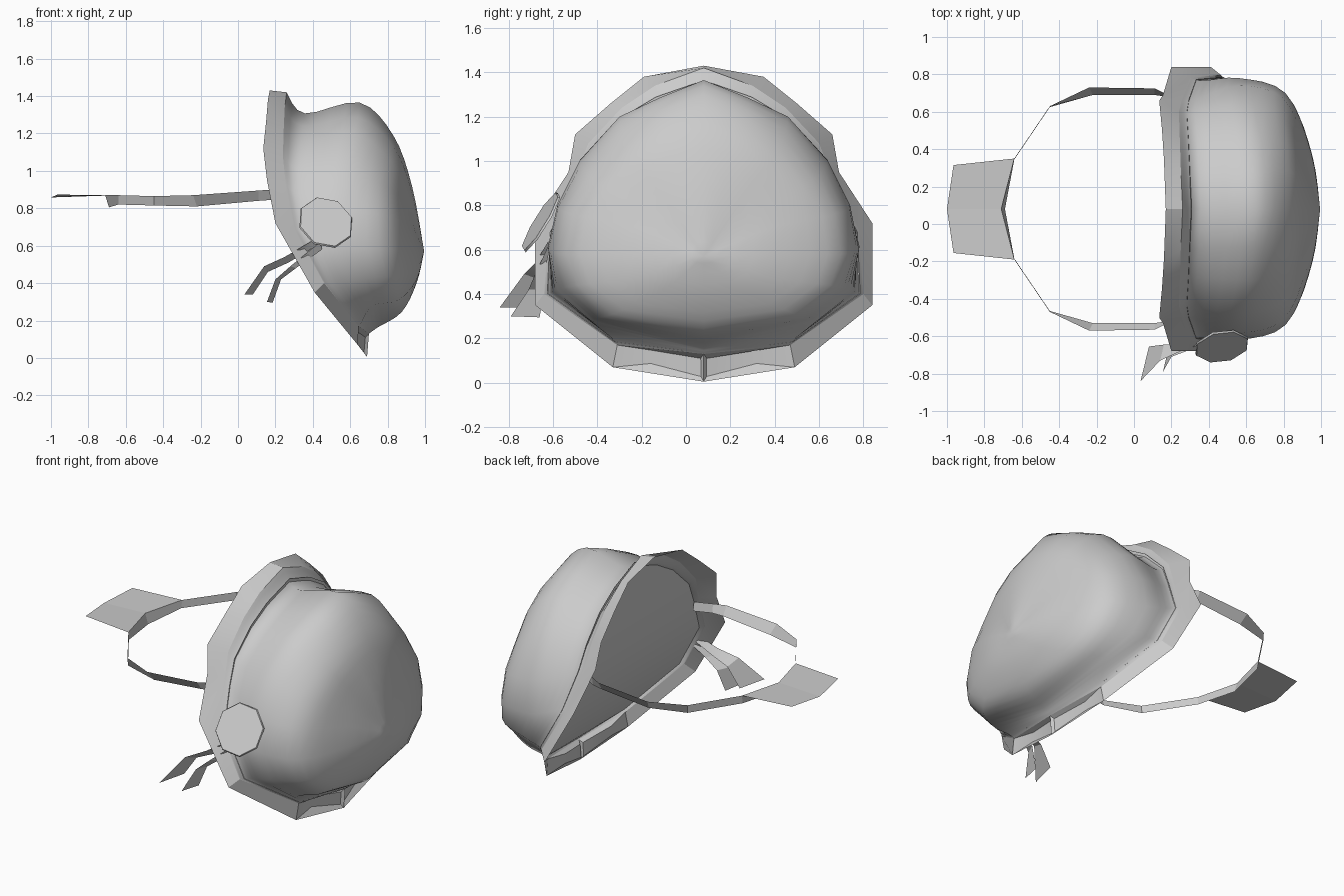
import bpy, bmesh, math
from mathutils import Vector, Matrix

if "Cube" in bpy.data.objects:
    bpy.data.objects.remove(bpy.data.objects["Cube"], do_unlink=True)

CY = 0.08  # mirror plane of the mask

grey = bpy.data.materials.new("plain grey")
grey.use_nodes = True
grey.diffuse_color = (0.6, 0.6, 0.6, 1)
grey.node_tree.nodes["Principled BSDF"].inputs["Base Color"].default_value = (0.6, 0.6, 0.6, 1)


def finish(name, bm, angle=None):
    mesh = bpy.data.meshes.new(name)
    bm.to_mesh(mesh)
    bm.free()
    mesh.materials.append(grey)
    obj = bpy.data.objects.new(name, mesh)
    bpy.context.collection.objects.link(obj)
    if angle:
        bpy.ops.object.select_all(action='DESELECT')
        obj.select_set(True)
        bpy.context.view_layer.objects.active = obj
        bpy.ops.object.shade_smooth_by_angle(angle=math.radians(angle))


def ring(half):
    """Mirror a half outline, top to bottom, into a closed loop."""
    pts = [Vector(p) for p in half]
    pts += [Vector((p.x, -p.y, p.z)) for p in reversed(pts[1:-1])]
    return [p + Vector((0, CY, 0)) for p in pts]


def loft(bm, rows, closed=True):
    grid = [[bm.verts.new(p) for p in row] for row in rows]
    n = len(rows[0])
    for a, b in zip(grid, grid[1:]):
        for i in range(n if closed else n - 1):
            j = (i + 1) % n
            bm.faces.new((a[i], a[j], b[j], b[i]))


def spline(rows, steps):
    """Interpolate extra rows smoothly through the given ones."""
    out = []
    for k in range(len(rows) - 1):
        quad = [rows[max(k - 1, 0)], rows[k], rows[k + 1], rows[min(k + 2, len(rows) - 1)]]
        for s in range(steps):
            t = s / steps
            out.append([b + (c - a) * t / 2 + (2 * a - 5 * b + 4 * c - d) * t * t / 2
                        + (3 * b - a - 3 * c + d) * t ** 3 / 2 for a, b, c, d in zip(*quad)])
    return out + [rows[-1]]


rim = ring([(.17, 0, 1.43), (.16, .27, 1.38), (.15, .42, 1.26), (.135, .58, 1.12), (.155, .61, .95),
            (.2, .76, .72), (.41, .76, .35), (.64, .41, .07), (.69, 0, .005)])
base = ring([(.26, 0, 1.42), (.25, .22, 1.34), (.245, .37, 1.24), (.24, .52, 1.08), (.255, .58, .93),
             (.3, .7, .69), (.46, .72, .4), (.645, .39, .17), (.7, 0, .13)])
belly = ring([(.65, 0, 1.365), (.64, .2, 1.285), (.62, .38, 1.2), (.58, .56, 1), (.56, .66, .8),
              (.56, .7, .6), (.63, .66, .42), (.72, .5, .28), (.75, 0, .165)])
shoulder = ring([(.83, 0, 1.19), (.83, .2, 1.13), (.82, .34, 1.05), (.8, .49, .91), (.8, .59, .76),
                 (.81, .62, .58), (.84, .57, .44), (.86, .41, .31), (.875, 0, .245)])
face = ring([(.93, 0, .92), (.925, .1, .9), (.915, .2, .86), (.91, .27, .78), (.925, .31, .7),
             (.945, .31, .58), (.955, .28, .48), (.955, .18, .42), (.955, 0, .4)])
middle = Vector((.995, CY, .57))

# Groove just in front of the flange, deepest along the top
groove = []
for a, b in zip(base, belly):
    p = a.lerp(b, .25)
    p.z -= .14 * max(0, p.z - .7)
    p.y = CY + (p.y - CY) * .98
    groove.append(p)

# Domed shell with smooth front
bm = bmesh.new()
loft(bm, spline([base, groove, belly, shoulder, face, [middle] * len(face)], 4))
bmesh.ops.remove_doubles(bm, verts=bm.verts, dist=.0005)
bmesh.ops.recalc_face_normals(bm, faces=bm.faces)
finish("shell", bm, 55)

# Closed back panel set into the flange, spanned in strips from side to side
bm = bmesh.new()
inner = [a.lerp(b, .5) for a, b in zip(base, groove)]
n = len(inner)
left = inner[:n // 2 + 1]
right = [inner[-i % n] for i in range(n // 2 + 1)]
loft(bm, [left, right], False)
bmesh.ops.remove_doubles(bm, verts=bm.verts, dist=.0005)
finish("back_panel", bm, 60)

# Flared flange with two recessed slots at the bottom
bm = bmesh.new()
loft(bm, [rim, base])
bmesh.ops.recalc_face_normals(bm, faces=bm.faces)
bm.normal_update()
bm.faces.ensure_lookup_table()
for slot in [bm.faces[n // 2 - 1], bm.faces[n // 2]]:
    bmesh.ops.inset_individual(bm, faces=[slot], thickness=.03)
    for v in slot.verts:
        v.co.y = CY + (v.co.y - CY) * .62
        v.co.x -= .015
finish("flange", bm, 25)

# Head strap, a ribbon running round the back from inside the flange
half_top = [(.28, .56, .905), (.18, .61, .9), (.11, .645, .895), (-.24, .65, .87), (-.45, .55, .865),
            (-.64, .27, .87)]
half_low = [(.28, .55, .85), (.18, .6, .845), (.11, .61, .84), (-.22, .61, .81), (-.45, .545, .815),
            (-.64, .265, .82)]


def strap_edge(half, back):
    pts = [Vector(p) for p in half]
    pts += [Vector(back)] + [Vector((p.x, -p.y, p.z)) for p in reversed(pts)]
    return [p + Vector((0, CY, 0)) for p in pts]


top = strap_edge(half_top, (-.71, 0, .87))
bm = bmesh.new()
loft(bm, [strap_edge(half_low, (-.69, 0, .805)), top], False)
finish("head_strap", bm)

# Flat tab behind the strap
bm = bmesh.new()
outer = [Vector((-.965, CY + .235, .873)), Vector((-1, CY, .858)), Vector((-.965, CY - .235, .873))]
loft(bm, [top[5:8], outer], False)
finish("strap_tab", bm)

# Thin octagonal button on the right side
bm = bmesh.new()
bmesh.ops.create_cone(bm, cap_ends=True, segments=8, radius1=.16, radius2=.155, depth=.01)
turn = (Matrix.Rotation(math.radians(12), 4, 'Z') @ Matrix.Rotation(math.radians(59), 4, 'X')
        @ Matrix.Rotation(math.radians(12), 4, 'Z'))
bm.transform(Matrix.Translation((.47, -.655, .725)) @ turn @ Matrix.Diagonal((.94, 1, 1, 1)))
finish("side_button", bm, 50)

# Two ribbon tails hanging from the button
tails = {
    "ribbon_tail_rear": ([(.42, -.62, .64), (.25, -.68, .54), (.14, -.73, .49), (.035, -.84, .34)],
                         [(.42, -.62, .6), (.27, -.64, .51), (.16, -.645, .46), (.08, -.655, .34)]),
    "ribbon_tail_front": ([(.44, -.62, .62), (.28, -.68, .49), (.2, -.71, .42), (.155, -.79, .3)],
                          [(.45, -.62, .58), (.31, -.64, .48), (.23, -.64, .42), (.185, -.66, .295)]),
}
for name, edges in tails.items():
    bm = bmesh.new()
    loft(bm, [[Vector(p) for p in e] for e in edges], False)
    finish(name, bm, 30)
